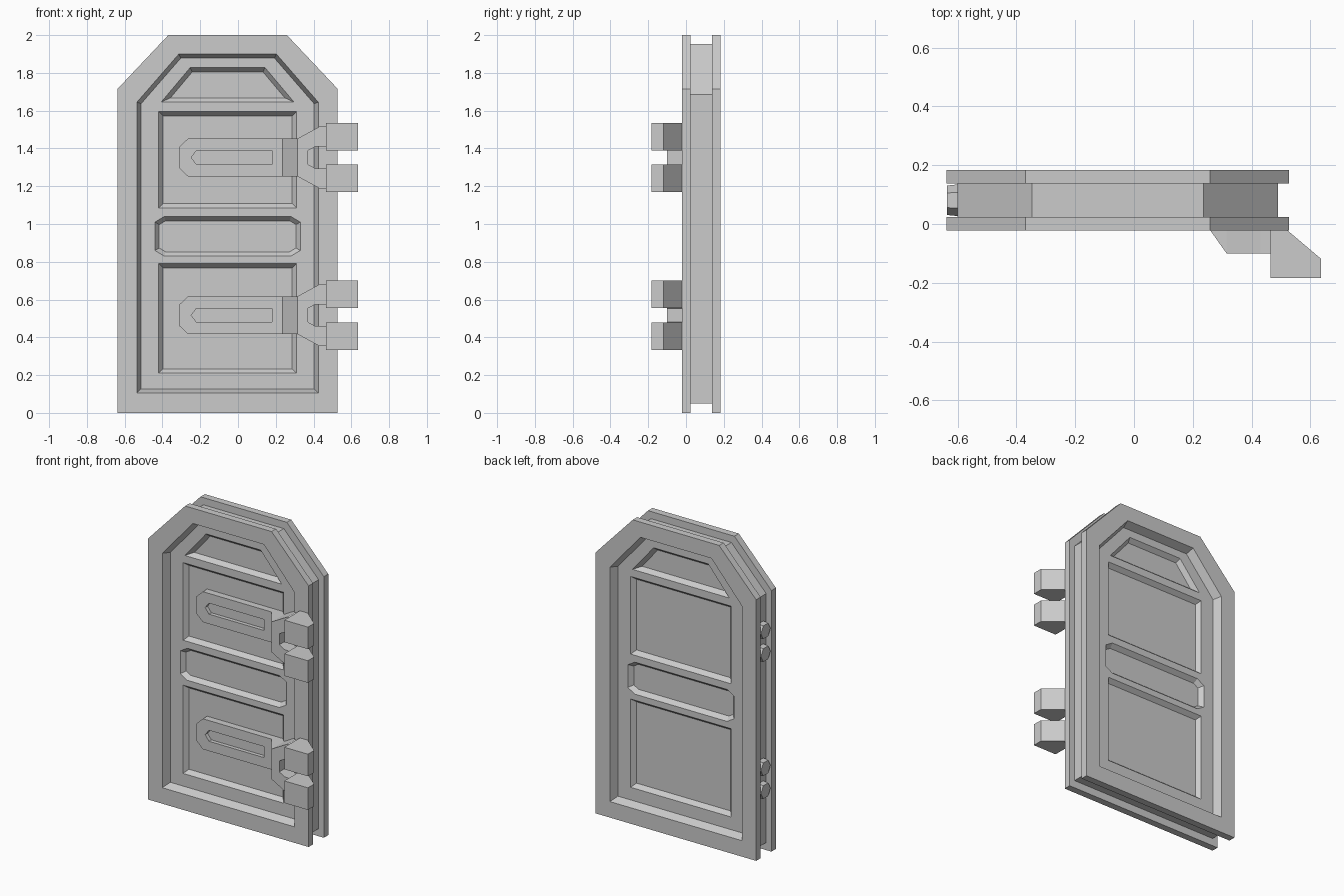
import bpy, bmesh, math
from mathutils import Vector, Matrix

if "Cube" in bpy.data.objects:
    bpy.data.objects.remove(bpy.data.objects["Cube"])

FRONT, BACK = -0.0215, 0.183      # door faces
MID2 = FRONT + BACK               # mirror: y -> MID2 - y
FRAME_Y, PANEL_Y = 0.03, 0.058    # recess floors
CX = -0.055                       # door centre in x


def add_object(name, bm):
    bmesh.ops.recalc_face_normals(bm, faces=bm.faces[:])
    me = bpy.data.meshes.new(name)
    bm.to_mesh(me)
    bm.free()
    ob = bpy.data.objects.new(name, me)
    bpy.context.collection.objects.link(ob)
    return ob


def loft(bm, rings, axis='Y'):
    """Closed solid through (outline, level) rings; outlines are xz (Y) or xy (Z)."""
    rows = []
    for pts, lv in rings:
        rows.append([bm.verts.new((a, lv, b) if axis == 'Y' else (a, b, lv)) for a, b in pts])
    n = len(rows[0])
    for r, s in zip(rows, rows[1:]):
        for i in range(n):
            bm.faces.new((r[i], r[(i + 1) % n], s[(i + 1) % n], s[i]))
    bm.faces.new(rows[0])
    bm.faces.new(rows[-1])


def inset(pts, d):
    """Offset a counter-clockwise outline inwards."""
    out, n = [], len(pts)
    for i in range(n):
        p0, p, p1 = (Vector(pts[k % n]) for k in (i - 1, i, i + 1))
        e0, e1 = (p - p0).normalized(), (p1 - p).normalized()
        n0, n1 = Vector((-e0.y, e0.x)), Vector((-e1.y, e1.x))
        out.append(tuple(p + (n0 + n1) * d / (1 + n0.dot(n1))))
    return out


def cut(ob, rings):
    bm = bmesh.new()
    loft(bm, rings)
    c = add_object("cutter", bm)
    c.hide_render = True
    m = ob.modifiers.new("cut", 'BOOLEAN')
    m.operation, m.solver, m.object = 'DIFFERENCE', 'EXACT', c
    bpy.context.view_layer.objects.active = ob
    bpy.ops.object.modifier_apply(modifier=m.name)
    bpy.data.objects.remove(c)


def sym(half):
    """Right half (bottom to top, relative to CX) to full outline."""
    return [(CX + x, z) for x, z in half] + [(CX - x, z) for x, z in reversed(half)]


# Door leaf: two plates with a narrower core between them
plate = sym([(0.583, 0), (0.583, 1.715), (0.314, 2.0)])
core = sym([(0.545, 0.05), (0.545, 1.685), (0.292, 1.953)])
bm = bmesh.new()
loft(bm, [(plate, FRONT), (plate, 0.0245), (core, 0.0245),
          (core, 0.137), (plate, 0.137), (plate, BACK)])
door = add_object("door_leaf", bm)

# Bevelled recesses on both sides
frame = sym([(0.48, 0.105), (0.48, 1.645), (0.258, 1.9)])
panels = [
    sym([(0.352, 1.645), (0.198, 1.828)]),
    sym([(0.365, 1.085), (0.365, 1.595)]),
    sym([(0.335, 0.83), (0.385, 0.86), (0.385, 1.01), (0.335, 1.04)]),
    sym([(0.365, 0.21), (0.365, 0.79)]),
]
for flip in (False, True):
    y = (lambda v: MID2 - v) if flip else (lambda v: v)
    cut(door, [(frame, y(-0.1)), (frame, y(FRONT)), (inset(frame, 0.022), y(FRAME_Y))])
    for p in panels:
        cut(door, [(p, y(-0.1)), (p, y(FRAME_Y)), (inset(p, 0.023), y(PANEL_Y))])

# Hinges: slotted strap, ramp, forked arm and two knuckle blocks
for name, zc in (("upper", 1.352), ("lower", 0.517)):
    def at(pts):
        return [(x, zc + z) for x, z in pts]

    bm = bmesh.new()
    strap = at([(-0.312, -0.055), (-0.265, -0.1), (0.25, -0.1),
                (0.25, 0.1), (-0.265, 0.1), (-0.312, 0.055)])
    loft(bm, [(strap, 0.013), (strap, PANEL_Y + 0.003)])
    ob = add_object(name + "_hinge_strap", bm)
    slot = at([(-0.248, 0), (-0.22, -0.036), (0.18, -0.036), (0.18, 0.036), (-0.22, 0.036)])
    cut(ob, [(slot, -0.05), (slot, 0.038)])

    bm = bmesh.new()
    ramp = [(0.235, 0.061), (0.235, 0.013), (0.315, -0.1), (0.315, FRAME_Y + 0.003), (0.285, 0.061)]
    loft(bm, [(ramp, zc - 0.1), (ramp, zc + 0.1)], 'Z')
    add_object(name + "_hinge_ramp", bm)

    bm = bmesh.new()
    half = [(0.315, 0.1), (0.43, 0.163), (0.47, 0.163), (0.47, 0.058), (0.41, 0.058), (0.37, 0.036)]
    fork = at(half + [(x, -z) for x, z in reversed(half)])
    loft(bm, [(fork, -0.1), (fork, FRAME_Y + 0.003)])
    add_object(name + "_hinge_fork", bm)

    bm = bmesh.new()
    block = [(0.465, -0.183), (0.636, -0.183), (0.636, -0.118), (0.52, -0.02), (0.465, -0.02)]
    for s in (-1, 1):
        loft(bm, [(block, zc + s * 0.038), (block, zc + s * 0.183)], 'Z')
    add_object(name + "_hinge_knuckles", bm)

# Small latch bolts in the groove on the free edge
bm = bmesh.new()
for z in (1.47, 1.32, 0.57, 0.42):
    m = Matrix.Translation((-0.613, MID2 / 2, z)) @ Matrix.Rotation(-math.pi / 2, 4, 'Y')
    bmesh.ops.create_cone(bm, cap_ends=True, segments=6, radius1=0.055, radius2=0.05,
                          depth=0.046, matrix=m)
add_object("latch_bolts", bm)
